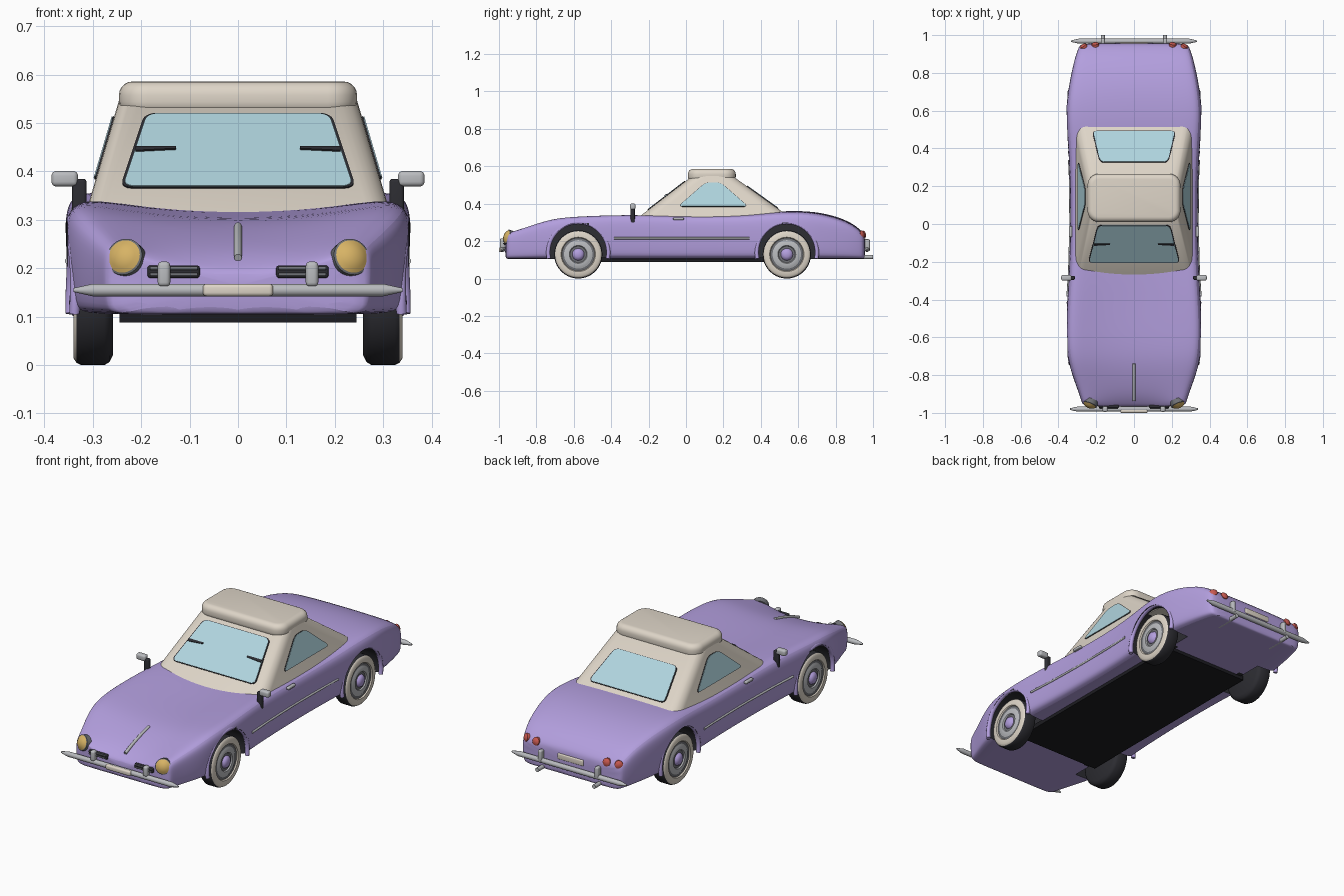
import bpy, bmesh, math
from mathutils import Vector, Matrix

if "Cube" in bpy.data.objects:
    bpy.data.objects.remove(bpy.data.objects["Cube"])


def material(name, r, g, b):
    m = bpy.data.materials.new(name)
    m.use_nodes = True
    m.diffuse_color = (r, g, b, 1)
    m.node_tree.nodes["Principled BSDF"].inputs["Base Color"].default_value = (r, g, b, 1)
    return m


PURPLE = material("lilac paint", .45, .345, .73)
CREAM = material("cream", .73, .665, .575)
GLASS = material("pale blue glass", .43, .66, .73)
TYRE = material("dark rubber", .026, .026, .032)
BLACK = material("black underside", .012, .012, .015)
CHROME = material("chrome", .49, .5, .52)
GREY = material("grey metal", .16, .165, .18)
YELLOW = material("amber lens", .68, .45, .13)
RED = material("red lens", .58, .1, .08)


def activate(ob):
    bpy.ops.object.select_all(action='DESELECT')
    ob.select_set(True)
    bpy.context.view_layer.objects.active = ob


def finish(name, bm, mats, angle=40):
    bmesh.ops.recalc_face_normals(bm, faces=bm.faces[:])
    me = bpy.data.meshes.new(name)
    bm.to_mesh(me)
    bm.free()
    ob = bpy.data.objects.new(name, me)
    bpy.context.collection.objects.link(ob)
    for m in mats:
        me.materials.append(m)
    activate(ob)
    bpy.ops.object.shade_smooth_by_angle(angle=math.radians(angle))
    return ob


def box(name, loc, size, mat, bevel=0.0):
    bm = bmesh.new()
    bmesh.ops.create_cube(bm, size=1)
    bmesh.ops.scale(bm, vec=size, verts=bm.verts)
    if bevel:
        bmesh.ops.bevel(bm, geom=bm.edges[:], offset=bevel, segments=4, profile=.5, affect='EDGES')
    bmesh.ops.translate(bm, vec=loc, verts=bm.verts)
    return finish(name, bm, [mat])


def lathe(name, profile, mats, loc, axis=(1, 0, 0), steps=40):
    """Spin (along, radius, material) points round an axis."""
    bm = bmesh.new()
    rings = [[bm.verts.new((a, r * math.cos(2 * math.pi * i / steps), r * math.sin(2 * math.pi * i / steps)))
              for i in range(steps)] for a, r, _ in profile]
    for k in range(len(rings) - 1):
        for i in range(steps):
            j = (i + 1) % steps
            f = bm.faces.new((rings[k][i], rings[k][j], rings[k + 1][j], rings[k + 1][i]))
            f.material_index = profile[k][2]
    bmesh.ops.remove_doubles(bm, verts=bm.verts[:], dist=1e-5)
    turn = Vector((1, 0, 0)).rotation_difference(Vector(axis)).to_matrix().to_4x4()
    bmesh.ops.transform(bm, matrix=Matrix.Translation(loc) @ turn, verts=bm.verts)
    return finish(name, bm, mats)


def tube(name, points, radius, mat):
    cu = bpy.data.curves.new(name, 'CURVE')
    cu.dimensions = '3D'
    cu.bevel_depth, cu.bevel_resolution, cu.use_fill_caps = radius, 3, True
    sp = cu.splines.new('POLY')
    sp.points.add(len(points) - 1)
    for p, co in zip(sp.points, points):
        p.co = (*co, 1)
    ob = bpy.data.objects.new(name, cu)
    bpy.context.collection.objects.link(ob)
    cu.materials.append(mat)
    activate(ob)
    bpy.ops.object.convert(target='MESH')
    bpy.ops.object.shade_smooth_by_angle(angle=math.radians(50))


def panel(name, points, mat, height, rounding, grow=1.0):
    """Thin rounded plate lying on a sloping face of the cabin."""
    pts = [Vector(p) for p in points]
    mid = sum(pts, Vector()) / len(pts)
    bm = bmesh.new()
    f = bm.faces.new([bm.verts.new(mid + (p - mid) * grow) for p in pts])
    bmesh.ops.bevel(bm, geom=bm.verts[:], offset=rounding, segments=4, profile=.5, affect='VERTICES')
    bm.normal_update()
    f = bm.faces[:][0]
    n = f.normal.copy()
    if n.dot(mid - Vector((0, .13, .3))) < 0:
        n.negate()
    new = bmesh.ops.extrude_face_region(bm, geom=[f])["geom"]
    bmesh.ops.translate(bm, vec=n * height, verts=[v for v in new if isinstance(v, bmesh.types.BMVert)])
    finish(name, bm, [mat], 30)


# Body shell: y, half width, centre height, shoulder height
STATIONS = [(-.968, .262, .185, .225), (-.95, .276, .2, .248), (-.9, .29, .235, .262),
            (-.8, .328, .27, .296), (-.7, .354, .294, .327), (-.56, .36, .302, .337),
            (-.4, .353, .307, .343), (-.25, .343, .315, .344), (0, .336, .32, .336),
            (.3, .34, .332, .337), (.48, .355, .36, .357), (.62, .361, .363, .36),
            (.75, .342, .35, .342), (.88, .314, .306, .3), (.945, .29, .25, .245), (.958, .275, .225, .22)]
FLOOR = .105


def half_width(y):
    for a, b in zip(STATIONS, STATIONS[1:]):
        if a[0] <= y <= b[0]:
            return a[1] + (b[1] - a[1]) * (y - a[0]) / (b[0] - a[0])
    return STATIONS[0][1]


bm = bmesh.new()
rings = []
for y, w, zc, ze in STATIONS:
    h = ze - FLOOR
    half = [(0, FLOOR), (.6 * w, FLOOR), (.94 * w, FLOOR), (.985 * w, FLOOR + .1 * h), (w, FLOOR + .45 * h),
            (w, FLOOR + .8 * h), (.965 * w, FLOOR + .96 * h), (.86 * w, ze), (.5 * w, zc * .7 + ze * .3), (0, zc)]
    ring = half + [(-x, z) for x, z in half[-2:0:-1]]
    rings.append([bm.verts.new((x, y, z)) for x, z in ring])
for a, b in zip(rings, rings[1:]):
    for i in range(len(a)):
        j = (i + 1) % len(a)
        bm.faces.new((a[i], a[j], b[j], b[i]))
bm.faces.new(rings[0])
bm.faces.new(rings[-1])
body = finish("body", bm, [PURPLE, TYRE])
body.modifiers.new("smooth", 'SUBSURF').levels = 2

# Wheel arches cut from the body
AXLES = (-.576, .539)
ARCH_Z, ARCH_R = .14, .157
cutters = []
for y in AXLES:
    for s in (-1, 1):
        c = lathe("arch_cutter", [(-.13, 0, 0), (-.13, ARCH_R, 0), (.13, ARCH_R, 0), (.13, 0, 0)],
                  [PURPLE], (s * .36, y, ARCH_Z), steps=64)
        c.hide_render = True
        cutters.append(c)
        mod = body.modifiers.new("arch", 'BOOLEAN')
        mod.operation, mod.solver, mod.object = 'DIFFERENCE', 'EXACT', c
activate(body)
for mod in list(body.modifiers):
    bpy.ops.object.modifier_apply(modifier=mod.name)
for c in cutters:
    bpy.data.objects.remove(c)
for f in body.data.polygons:
    c = f.center
    inside = any(math.hypot(c.y - y, c.z - ARCH_Z) < ARCH_R + .001 for y in AXLES)
    f.material_index = 1 if inside and abs(c.x) > .22 else 0
activate(body)
bpy.ops.object.shade_smooth_by_angle(angle=math.radians(40))

# Wheels and arch lips
WHEEL = [(-.04, 0, 0), (-.04, .108, 0), (-.032, .123, 0), (-.022, .129, 0), (.026, .129, 0), (.036, .124, 1),
         (.042, .115, 1), (.042, .092, 1), (.036, .088, 2), (.036, .076, 3), (.04, .07, 3), (.04, .048, 3),
         (.034, .044, 2), (.034, .032, 4), (.044, .027, 4), (.05, .014, 4), (.051, 0, 4)]
for y, end in zip(AXLES, ("front", "rear")):
    for s, side in ((-1, "right"), (1, "left")):
        lathe(f"{end}_{side}_wheel", [(s * a, r, m) for a, r, m in WHEEL],
              [TYRE, CREAM, GREY, CHROME, PURPLE], (s * .298, y, .129))
        arc = [math.radians(-12 + 204 * i / 32) for i in range(33)]
        tube(f"{end}_{side}_arch_lip", [(s * (half_width(y + .16 * math.cos(a)) - .008 - .008 * max(0, math.sin(a))),
             y + .161 * math.cos(a), ARCH_Z + .161 * math.sin(a)) for a in arc], .011, PURPLE)

box("floor_pan", (0, -.02, .1), (.49, 1.16, .024), BLACK)

# Cabin: tapered soft top with a rounded roof cap


def front_y(z):
    return -.25 + (z - .33) * 1.3


def rear_y(z):
    return .33 + (.49 - z) * 1.391


def side_x(z):
    return .31 - (z - .33) * .295


bm = bmesh.new()
low, high = [[bm.verts.new((sx * side_x(z), fy(z), z)) for sx, fy in
              ((-1, front_y), (1, front_y), (1, rear_y), (-1, rear_y))] for z in (.29, .555)]
bm.faces.new(low)
bm.faces.new(high)
for i in range(4):
    j = (i + 1) % 4
    bm.faces.new((low[i], low[j], high[j], high[i]))
corners = [e for e in bm.edges if abs(e.verts[0].co.z - e.verts[1].co.z) > .1]
bmesh.ops.bevel(bm, geom=corners, offset=.045, segments=6, profile=.5, affect='EDGES')
finish("soft_top", bm, [CREAM])

bm = bmesh.new()
bmesh.ops.create_cube(bm, size=1)
bmesh.ops.scale(bm, vec=(.492, .256, .07), verts=bm.verts)
posts = [e for e in bm.edges if abs(e.verts[0].co.z - e.verts[1].co.z) > .01]
bmesh.ops.bevel(bm, geom=posts, offset=.06, segments=6, profile=.5, affect='EDGES')
rims = [e for e in bm.edges if abs(e.verts[0].co.z - e.verts[1].co.z) < .01]
bmesh.ops.bevel(bm, geom=rims, offset=.028, segments=5, profile=.5, affect='EDGES')
bmesh.ops.translate(bm, vec=(0, .138, .551), verts=bm.verts)
finish("roof_cap", bm, [CREAM])

# Windows with dark seals
windows = {"windscreen": [(x, front_y(z), z) for x, z in ((-.238, .367), (.238, .367), (.188, .517), (-.188, .517))],
           "rear_window": [(x, rear_y(z), z) for x, z in ((-.217, .375), (.217, .375), (.178, .492), (-.178, .492))]}
for s, side in ((-1, "right"), (1, "left")):
    windows[side + "_window"] = [(s * side_x(z), y, z) for y, z in
                                 ((-.04, .385), (.105, .512), (.185, .512), (.33, .385))]
for name, pts in windows.items():
    panel(name + "_seal", pts, TYRE, .003, .024, 1.025)
    panel(name, pts, GLASS, .005, .022)
for s, side in ((-1, "right"), (1, "left")):
    panel(side + "_wiper", [(s * x, front_y(z), z) for x, z in
                            ((.128, .441), (.212, .437), (.212, .446), (.128, .446))], TYRE, .009, .001)

# Bumpers, number plates, bonnet strip
for name, y, w in (("front_bumper", -.98, .34), ("rear_bumper", .968, .333)):
    lathe(name, [(-w, 0, 0), (-w, .004, 0), (-w + .04, .013, 0), (w - .04, .013, 0), (w, .004, 0), (w, 0, 0)],
          [CHROME], (0, y, .155), steps=20)
box("front_plate", (0, -.99, .155), (.145, .02, .026), CREAM, .008)
box("rear_plate", (0, .957, .198), (.15, .012, .03), CREAM, .005)
tube("bonnet_strip", [(0, -.935, .222), (0, -.88, .246), (0, -.8, .272), (0, -.74, .287)], .008, CHROME)

for s, side in ((-1, "right"), (1, "left")):
    # Lamps
    lens = [(-.02, 0, 0), (-.02, .039, 0), (.006, .039, 0), (.008, .035, 1), (.016, .026, 1), (.021, .013, 1), (.023, 0, 1)]
    lathe(side + "_headlight", lens, [GREY, YELLOW], (s * .233, -.952, .222), (s * .35, -.9, .3))
    for x, y, tilt in ((.205, .95, .1), (.268, .94, .6)):
        lathe(side + "_tail_lamp", [(-.02, 0, 0), (-.02, .02, 0), (.004, .02, 0), (.01, .012, 0), (.012, 0, 0)],
              [RED], (s * x, y, .236), (s * tilt, .9, .25), 24)
    # Front grille bars and overriders
    box(side + "_grille", (s * .133, -.966, .193), (.108, .016, .026), TYRE, .006)
    for z in (.187, .2):
        tube(side + "_grille_bar", [(s * .084, -.976, z), (s * .182, -.976, z)], .0035, GREY)
    box(side + "_front_overrider", (s * .153, -.98, .188), (.026, .03, .052), CHROME, .009)
    box(side + "_rear_overrider", (s * .165, .968, .178), (.022, .03, .064), CHROME, .008)
    tube(side + "_exhaust", [(s * .165, .86, .115), (s * .165, 1.0, .115)], .011, CHROME)
    # Side trim, handle and mirror
    ys = [-.385 + .0725 * i for i in range(11)]
    tube(side + "_side_trim", [(s * half_width(y), y, .215) for y in ys], .006, CHROME)
    box(side + "_door_handle", (s * .336, -.04, .32), (.018, .058, .014), CHROME, .005)
    box(side + "_mirror_stem", (s * .328, -.285, .34), (.03, .022, .09), TYRE, .007)
    box(side + "_mirror", (s * .358, -.285, .385), (.055, .03, .032), CHROME, .01)
